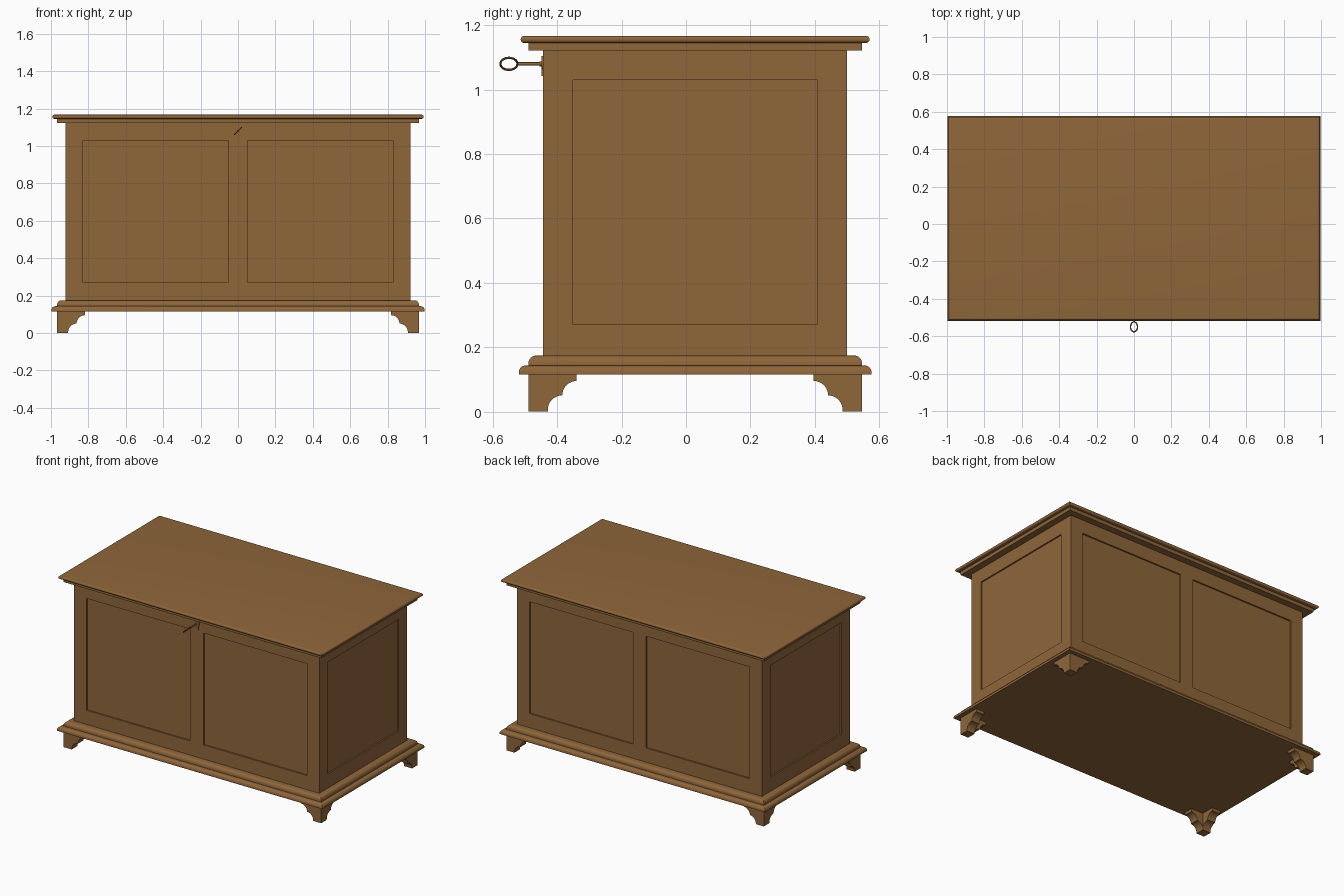
import bpy, bmesh, math
from mathutils import Matrix, Vector

if "Cube" in bpy.data.objects:
    bpy.data.objects.remove(bpy.data.objects["Cube"])

CY = 0.0285                # chest centre in y (the key sticks out in front)
HX, HY = 0.922, 0.472      # half size of the chest body

wood = bpy.data.materials.new("brown wood")
wood.diffuse_color = (0.275, 0.133, 0.042, 1)
wood.use_nodes = True
wood.node_tree.nodes["Principled BSDF"].inputs["Base Color"].default_value = wood.diffuse_color


def finish(name, bm, smooth=True):
    bmesh.ops.recalc_face_normals(bm, faces=bm.faces)
    me = bpy.data.meshes.new(name)
    bm.to_mesh(me)
    bm.free()
    ob = bpy.data.objects.new(name, me)
    bpy.context.collection.objects.link(ob)
    me.materials.append(wood)
    bpy.ops.object.select_all(action='DESELECT')
    bpy.context.view_layer.objects.active = ob
    ob.select_set(True)
    if smooth:
        bpy.ops.object.shade_smooth_by_angle(angle=math.radians(35))
    return ob


def add_box(bm, lo, hi):
    lo, hi = Vector(lo), Vector(hi)
    m = Matrix.Translation((lo + hi) / 2) @ Matrix.Diagonal((*(hi - lo), 1))
    bmesh.ops.create_cube(bm, size=1, matrix=m)


def moulding(name, profile):
    """Rectangular rings of (outward offset, height) skinned and capped."""
    bm = bmesh.new()
    rings = [[bm.verts.new((sx * (HX + o), CY + sy * (HY + o), z))
              for sx, sy in ((-1, -1), (1, -1), (1, 1), (-1, 1))]
             for o, z in profile]
    for a, b in zip(rings, rings[1:]):
        for i in range(4):
            j = (i + 1) % 4
            bm.faces.new((a[i], a[j], b[j], b[i]))
    bm.faces.new(rings[0])
    bm.faces.new(rings[-1])
    return finish(name, bm)


def arc(cx, cz, rx, rz, a0, a1, n=8):
    angles = [math.radians(a0 + (a1 - a0) * i / n) for i in range(n + 1)]
    return [(cx + rx * math.cos(a), cz + rz * math.sin(a)) for a in angles]


# body with recessed panels: two front, two back, one on each end
bm = bmesh.new()
add_box(bm, (-HX, CY - HY, 0.16), (HX, CY + HY, 1.13))
body = finish("chest_body", bm, False)
bm = bmesh.new()
D, Z0, Z1 = 0.01, 0.27, 1.03
for s in (-1, 1):
    ys = sorted((CY + s * (HY - D), CY + s * (HY + 0.05)))
    for x0, x1 in ((-0.828, -0.05), (0.05, 0.828)):
        add_box(bm, (x0, ys[0], Z0), (x1, ys[1], Z1))
    xs = sorted((s * (HX - D), s * (HX + 0.05)))
    add_box(bm, (xs[0], CY - 0.38, Z0), (xs[1], CY + 0.38, Z1))
cutter = finish("panel_cutter", bm, False)
cutter.hide_render = True
mod = body.modifiers.new("panels", 'BOOLEAN')
mod.operation, mod.solver, mod.object = 'DIFFERENCE', 'EXACT', cutter
bpy.context.view_layer.objects.active = body
bpy.ops.object.modifier_apply(modifier=mod.name)
bpy.data.objects.remove(cutter)

# base mouldings, lid trim and lid
moulding("base_lower_moulding",
         [(0.076, 0.115)] + arc(0.054, 0.122, 0.022, 0.021, 0, 90))
moulding("base_upper_moulding",
         [(0.046, 0.140)] + arc(0.022, 0.150, 0.024, 0.024, 0, 90))
moulding("lid_trim", [(0.046, 1.122), (0.046, 1.146)])
moulding("lid", arc(0.059, 1.156, 0.011, 0.011, -90, 90, 12))

# bracket feet: scalloped wings along x and y at each corner
T, H = 0.06, 0.117
scallop = (arc(0.105, 0.005, 0.045, 0.045, 180, 90)
           + arc(0.150, 0.050, 0.045, 0.045, 180, 90))
full = [(0, H), (0, 0), (T, 0)] + scallop + [(0.150, H)]
wing = [(T, H), (T, 0.0)] + scallop[1:] + [(0.150, H)]
for sx, xn in ((-1, "left"), (1, "right")):
    for sy, yn in ((-1, "front"), (1, "back")):
        bm = bmesh.new()
        for outline, along_x in ((full, True), (wing, False)):
            pts = []
            for t in (0, T):
                loop = []
                for u, z in outline:
                    a, b = (u, t) if along_x else (t, u)
                    loop.append(bm.verts.new((sx * (HX + 0.046 - a),
                                              CY + sy * (HY + 0.046 - b), z)))
                pts.append(loop)
            bm.faces.new(pts[0])
            bm.faces.new(pts[1])
            n = len(outline)
            for i in range(n):
                j = (i + 1) % n
                bm.faces.new((pts[0][i], pts[0][j], pts[1][j], pts[1][i]))
        finish(f"{yn}_{xn}_foot", bm)


def rod(bm, r, y0, y1, z, seg=20):
    m = Matrix.Translation((0, (y0 + y1) / 2, z)) @ Matrix.Rotation(math.pi / 2, 4, 'X')
    bmesh.ops.create_cone(bm, cap_ends=True, segments=seg, radius1=r, radius2=r,
                          depth=y1 - y0, matrix=m)


# lock plate
front = CY - HY
bm = bmesh.new()
rod(bm, 0.022, front - 0.006, front + 0.004, 1.082)
add_box(bm, (-0.012, front - 0.005, 1.042), (0.012, front + 0.004, 1.075))
finish("lock_plate", bm)

# key shank with collar
bm = bmesh.new()
rod(bm, 0.005, -0.522, front, 1.08, 12)
rod(bm, 0.008, front - 0.012, front - 0.004, 1.08, 12)
finish("key_shank", bm)

# key ring, turned 45 degrees about the shank
bm = bmesh.new()
diag = Vector((1, 0, 1)).normalized()
side = Vector((1, 0, -1)).normalized()
fwd = Vector((0, 1, 0))
N, M, R, r = 32, 8, 0.0265, 0.0035
g = []
for i in range(N):
    a = 2 * math.pi * i / N
    out = diag * math.cos(a) + fwd * math.sin(a)
    g.append([bm.verts.new(Vector((0, -0.55, 1.08)) + out * (R + r * math.cos(b)) + side * r * math.sin(b))
              for b in (2 * math.pi * k / M for k in range(M))])
for i in range(N):
    for k in range(M):
        p, q = g[i], g[(i + 1) % N]
        bm.faces.new((p[k], q[k], q[(k + 1) % M], p[(k + 1) % M]))
finish("key_ring", bm)
